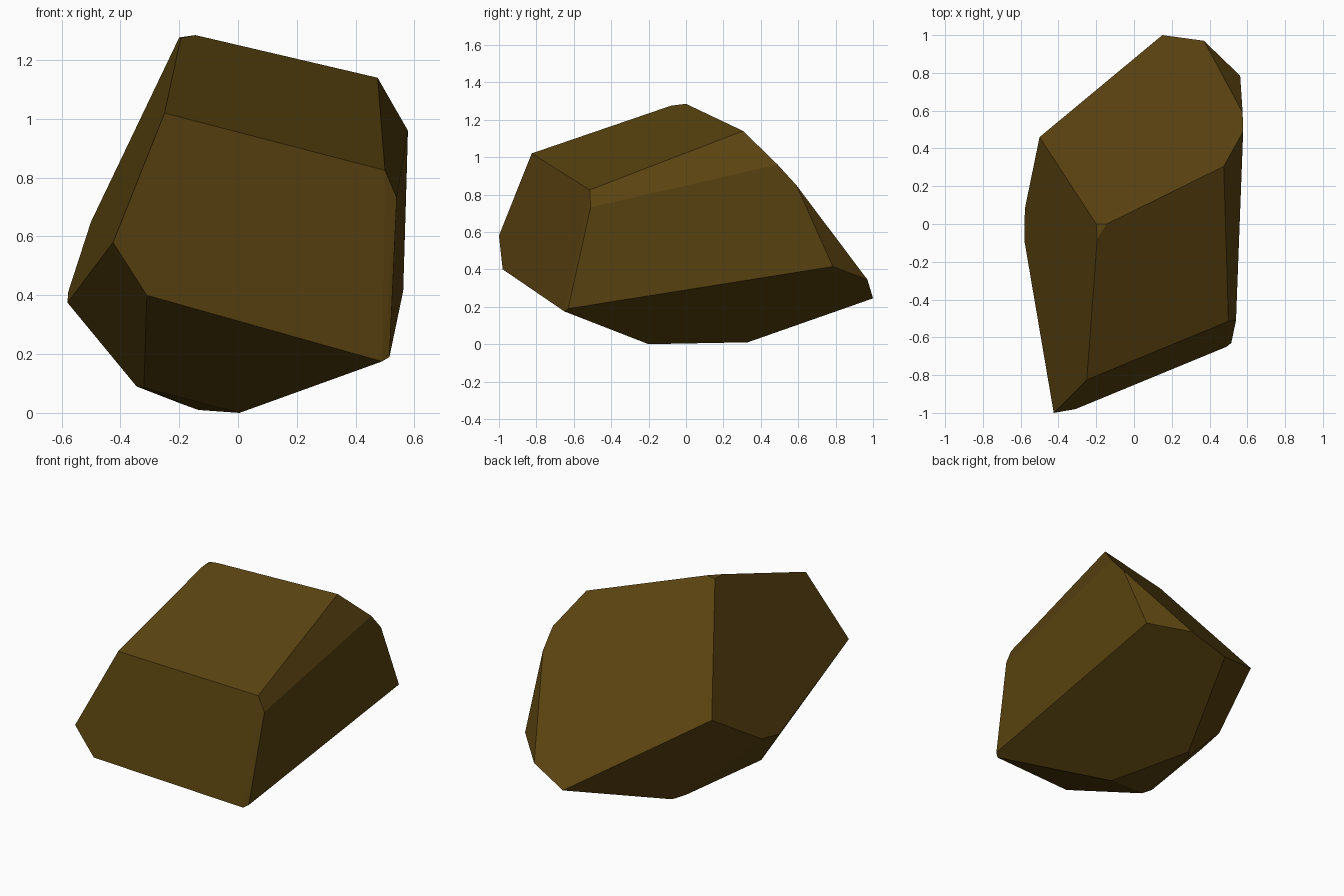
import bpy, bmesh, math

# Corner points of the faceted stone, grouped by region
top = [(-0.195, -0.08, 1.275), (-0.145, 0.0, 1.285), (-0.2, 0.0, 1.277),
       (0.475, 0.305, 1.14), (-0.25, -0.825, 1.02), (0.50, -0.515, 0.825)]
front = [(-0.425, -1.0, 0.58), (-0.31, -0.98, 0.40),
         (0.515, -0.63, 0.19), (0.49, -0.65, 0.175)]
right = [(0.54, -0.51, 0.732), (0.578, 0.49, 0.96),
         (0.575, 0.59, 0.85), (0.562, 0.785, 0.415)]
back = [(0.37, 0.97, 0.345), (0.15, 1.0, 0.245), (-0.5, 0.46, 0.65)]
left = [(-0.58, -0.09, 0.375), (-0.578, 0.08, 0.41)]
base = [(0.005, -0.2, 0.0), (-0.135, 0.33, 0.01), (-0.19, 0.27, 0.03),
        (-0.345, -0.25, 0.09), (-0.32, -0.31, 0.085)]

# Wrap the points in a convex hull and merge coplanar triangles into facets
bm = bmesh.new()
for p in top + front + right + back + left + base:
    bm.verts.new(p)
bmesh.ops.convex_hull(bm, input=bm.verts[:])
bmesh.ops.dissolve_limit(bm, angle_limit=math.radians(3),
                         verts=bm.verts[:], edges=bm.edges[:])
bmesh.ops.recalc_face_normals(bm, faces=bm.faces[:])
mesh = bpy.data.meshes.new("rock")
bm.to_mesh(mesh)
bm.free()

# Single flat brown colour
mat = bpy.data.materials.new("dark ochre brown")
mat.diffuse_color = (0.10, 0.055, 0.005, 1)
mesh.materials.append(mat)
rock = bpy.data.objects.new("rock", mesh)
bpy.context.collection.objects.link(rock)
